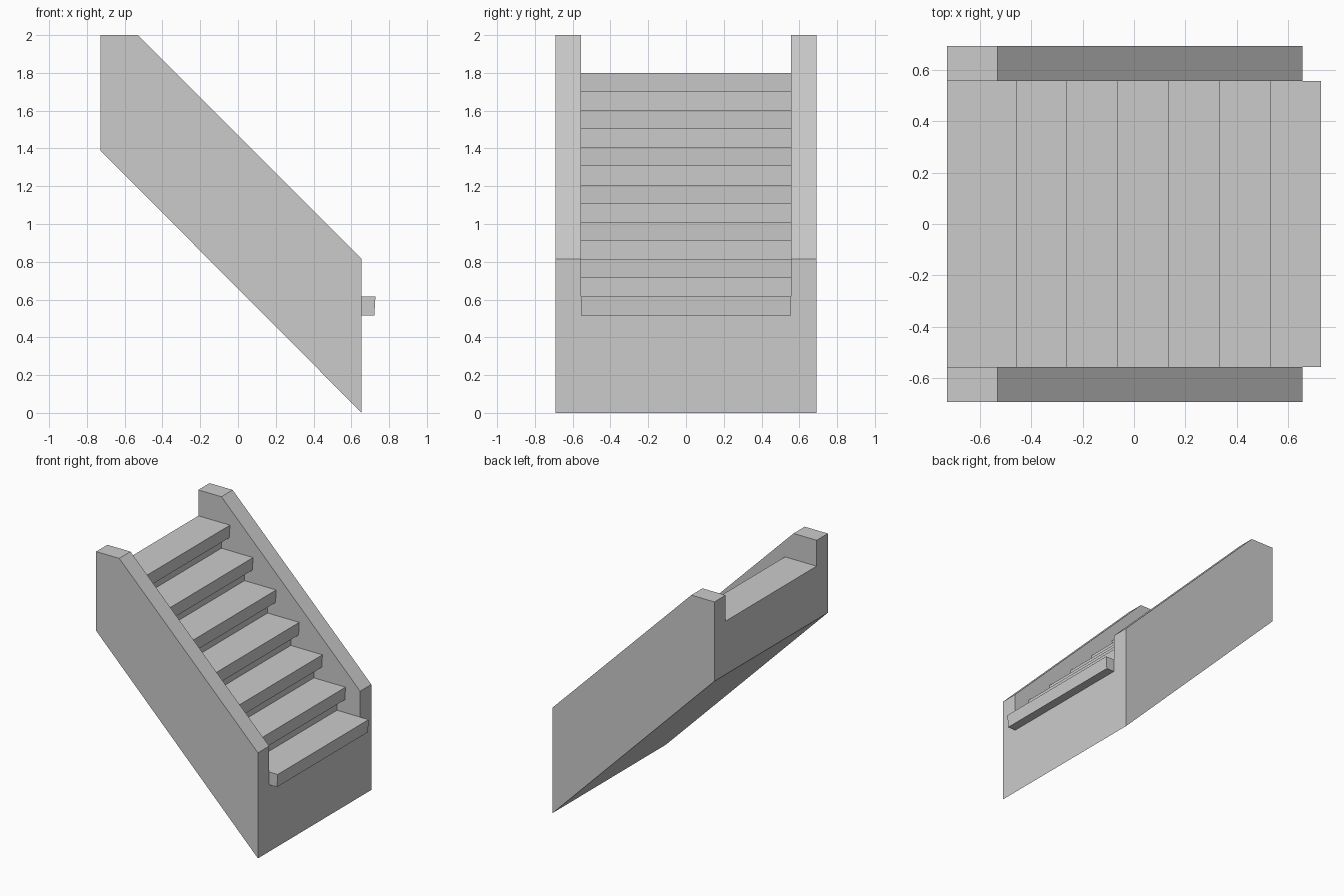
import bpy, bmesh

if "Cube" in bpy.data.objects:
    bpy.data.objects.remove(bpy.data.objects["Cube"])

RUN = 0.1975          # step spacing in both x and z
RISER_X = 0.655       # face of the lowest riser
BACK_X = RISER_X - 7 * RUN
TOP_Z = 0.615         # top of the lowest tread
THICK = 0.0985
HALF_W = 0.555        # inner half width between the side walls
STEPS = 7


def extrude_profile(name, points, half_y):
    """Extrude an x-z profile symmetrically along y."""
    bm = bmesh.new()
    face = bm.faces.new([bm.verts.new((x, -half_y, z)) for x, z in points])
    ext = bmesh.ops.extrude_face_region(bm, geom=[face])
    verts = [v for v in ext["geom"] if isinstance(v, bmesh.types.BMVert)]
    bmesh.ops.translate(bm, verts=verts, vec=(0, 2 * half_y, 0))
    bmesh.ops.recalc_face_normals(bm, faces=bm.faces)
    mesh = bpy.data.meshes.new(name)
    bm.to_mesh(mesh)
    bm.free()
    obj = bpy.data.objects.new(name, mesh)
    bpy.context.collection.objects.link(obj)
    return obj


# Stair body: full-width sloping block with side walls
body = extrude_profile("stair_body", [
    (BACK_X, 2.0), (-0.53, 2.0), (RISER_X, 0.815),
    (RISER_X, 0.0), (BACK_X, 1.388)], 0.692)

# Stepped cutter that hollows the block between the walls
steps = [(1.0, TOP_Z - THICK)]
for i in range(STEPS - 1):
    x = RISER_X - RUN * (i + 1)
    z = TOP_Z - THICK + RUN * i
    steps += [(x, z), (x, z + RUN)]
steps += [(-1.0, steps[-1][1]), (-1.0, 2.5), (1.0, 2.5)]
cutter = extrude_profile("step_cutter", steps, HALF_W)
cutter.hide_render = True

cut = body.modifiers.new("step_cut", "BOOLEAN")
cut.operation = "DIFFERENCE"
cut.solver = "EXACT"
cut.object = cutter
bpy.context.view_layer.objects.active = body
bpy.ops.object.modifier_apply(modifier=cut.name)
bpy.data.objects.remove(cutter)

# Treads with an overhanging, slightly undercut nosing
for i in range(STEPS):
    x, z = RISER_X - RUN * i, TOP_Z + RUN * i
    extrude_profile(f"tread_{i + 1}", [
        (x - RUN, z), (x + 0.0725, z),
        (x + 0.067, z - THICK), (x - RUN, z - THICK)], HALF_W)
